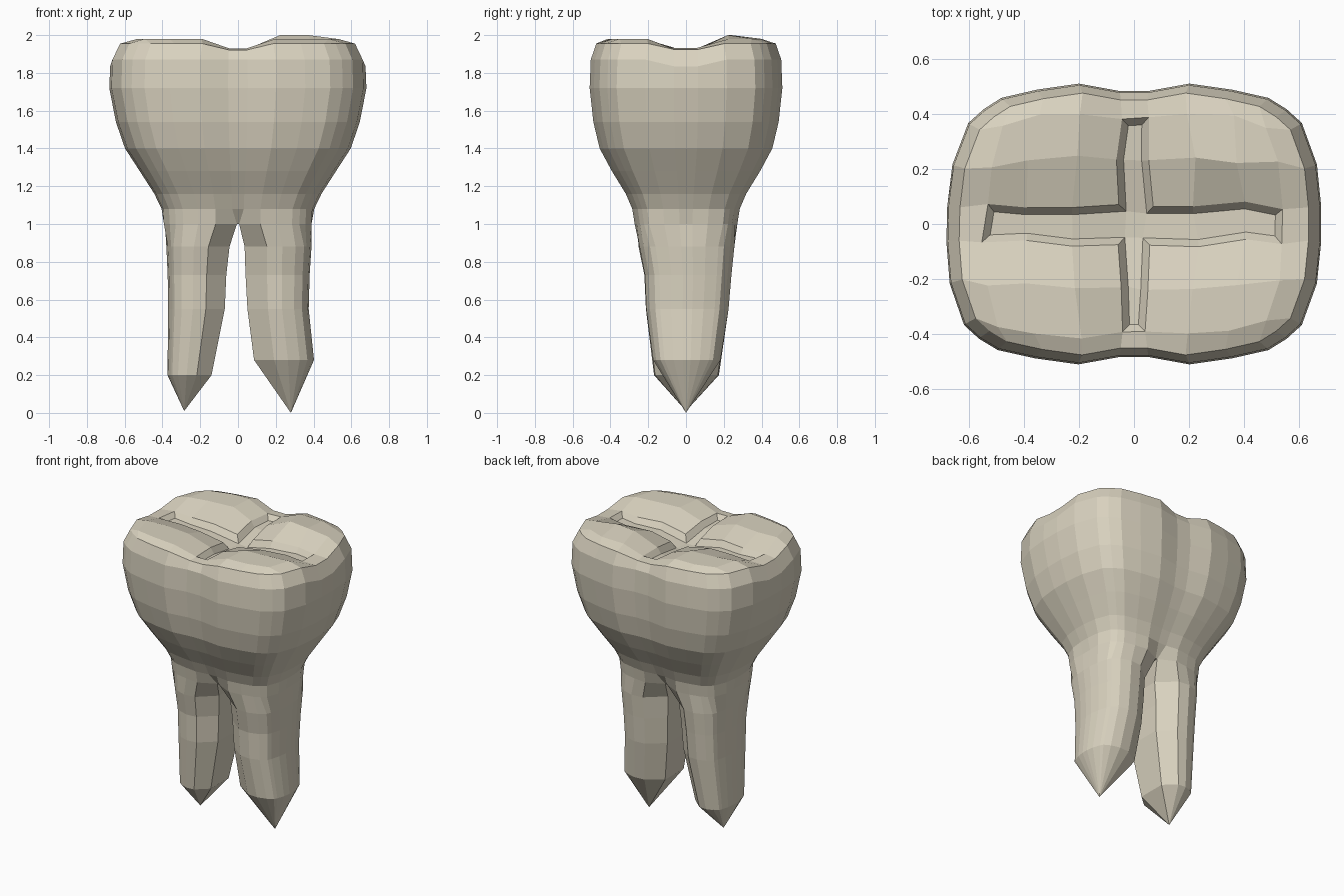
import bpy, bmesh, math, random

if "Cube" in bpy.data.objects:
    bpy.data.objects.remove(bpy.data.objects["Cube"])

random.seed(4)
enamel = bpy.data.materials.new("ivory")
enamel.diffuse_color = (0.70, 0.65, 0.525, 1)
enamel.use_nodes = True
enamel.node_tree.nodes["Principled BSDF"].inputs["Base Color"].default_value = enamel.diffuse_color


def bridge(bm, a, b):
    n = len(a)
    for i in range(n):
        bm.faces.new((a[i], a[(i + 1) % n], b[(i + 1) % n], b[i]))


def rounded(u, v, k):
    """Map a square (-1..1) to a rounded square."""
    return u * math.sqrt(1 - k * v * v / 2), v * math.sqrt(1 - k * u * u / 2)


# Grid lines shared by the chewing surface and the side rings
US = [-1, -0.85, -0.62, -0.35, -0.09, 0.09, 0.35, 0.62, 0.85, 1]
VS = [-1, -0.85, -0.5, -0.15, 0.15, 0.5, 0.85, 1]
NU, NV = len(US) - 1, len(VS) - 1


def crown_xy(u, v, hx, hy, notch):
    x, y = rounded(u, v, 0.62)
    # blunt the four corners
    if abs(u) == 1 and abs(v) == 1:
        x, y = x * 0.965, y * 0.965
    # dent between the cusps on front and back, and a fainter one on the ends
    if abs(u) < 0.1:
        y *= 1 - notch * abs(v) ** 3
    if abs(v) < 0.2:
        x *= 1 - 0.2 * notch * abs(u) ** 3
    # the left end slants a little
    if u < 0:
        x *= 1 - 0.015 * v * abs(u)
    return x * hx, y * hy


def cusp_height(u, v):
    rise = min(1, abs(u) / 0.35) * min(1, abs(v) / 0.5)
    edge = max(abs(u), abs(v))
    z = 1.91 + 0.07 * rise
    if edge > 0.9:
        z -= 0.025 * rise
    elif u > 0.3 and v > 0.4:
        z += 0.02 if u < 0.8 and v < 0.8 else 0.0
    elif edge < 0.2:
        z -= 0.015
    return z


# Crown: chewing surface
bm = bmesh.new()
grid = {}
for i, u in enumerate(US):
    for j, v in enumerate(VS):
        x, y = crown_xy(u, v, 0.645, 0.485, 0.07)
        if 0 < i < NU and 0 < j < NV:
            x += random.uniform(-0.012, 0.012)
            y += random.uniform(-0.014, 0.014)
        grid[i, j] = bm.verts.new((x, y, cusp_height(u, v)))
groove = []
for i in range(NU):
    for j in range(NV):
        f = bm.faces.new((grid[i, j], grid[i + 1, j],
                          grid[i + 1, j + 1], grid[i, j + 1]))
        if (i == 4 and 0 < j < NV - 1) or (j == 3 and 0 < i < NU - 1):
            groove.append(f)

# Crown: side rings (height, half width, half depth, dent)
border = ([(i, 0) for i in range(NU)] + [(NU, j) for j in range(NV)]
          + [(i, NV) for i in range(NU, 0, -1)]
          + [(0, j) for j in range(NV, 0, -1)])
above = [grid[b] for b in border]
RINGS = [(1.87, 0.687, 0.514, 0.07), (1.72, 0.692, 0.52, 0.07),
         (1.54, 0.655, 0.50, 0.06), (1.40, 0.605, 0.466, 0.05),
         (1.28, 0.525, 0.40, 0.04), (1.16, 0.447, 0.325, 0.04),
         (1.08, 0.41, 0.29, 0.06), (1.00, 0.405, 0.277, 0.22)]
for z, hx, hy, notch in RINGS:
    ring = []
    for i, j in border:
        x, y = crown_xy(US[i], VS[j], hx, hy, notch)
        if z == 1.0 and abs(US[i]) < 0.1:
            x *= 0.2
        dip = 0.035 if z == 1.87 and abs(VS[j]) < 0.2 else 0
        ring.append(bm.verts.new((x, y, z - dip)))
    bridge(bm, above, ring)
    above = ring


# Roots: each half of the neck ring continues down to a pointed prong
def root(side, levels, tip):
    """levels: height, inner |x|, outer |x|, front y, back y"""
    picks = [n for n, (i, j) in enumerate(border) if US[i] * side > 0]
    if side < 0:  # keep the run of border points unbroken
        cut = next(k for k in range(1, len(picks)) if picks[k] - picks[k - 1] > 1)
        picks = picks[cut:] + picks[:cut]
    upper = [above[n] for n in picks]
    for z, inner, outer, front, back in levels:
        cx, hx = (inner + outer) / 2, (outer - inner) / 2
        cy, hy = (front + back) / 2, (back - front) / 2 * 1.03
        ring = []
        for n in picks:
            i, j = border[n]
            a = (abs(US[i]) - 0.09) / 0.455 - 1
            x, y = rounded(a, VS[j], 0.8)
            if a < -0.99:
                x, y = -1, 0.56 * VS[j]
            ring.append(bm.verts.new((side * (cx + x * hx), cy + y * hy, z)))
        bridge(bm, upper, ring)
        upper = ring
    point = bm.verts.new(tip)
    for k in range(len(upper)):
        bm.faces.new((upper[k], upper[(k + 1) % len(upper)], point))


root(-1, [(0.88, 0.045, 0.38, -0.245, 0.25), (0.73, 0.062, 0.373, -0.215, 0.235),
          (0.55, 0.07, 0.37, -0.207, 0.22), (0.20, 0.14, 0.374, -0.165, 0.17)],
     (-0.285, 0, 0.01))
root(1, [(0.88, 0.035, 0.39, -0.24, 0.25), (0.73, 0.04, 0.38, -0.212, 0.235),
         (0.55, 0.05, 0.375, -0.205, 0.22), (0.28, 0.085, 0.403, -0.17, 0.178)],
     (0.28, 0, 0))

# Narrow saddle where the two roots part
bm.faces.new([above[n] for n, (i, j) in enumerate(border) if abs(US[i]) < 0.1])
bmesh.ops.recalc_face_normals(bm, faces=bm.faces)

# Cross-shaped fissure with sloping walls, deepest in the middle
bmesh.ops.inset_region(bm, faces=groove, thickness=0.026, use_even_offset=True)
for v in {v for f in groove for v in f.verts}:
    reach = max(abs(v.co.x) / 0.54, abs(v.co.y) / 0.41)
    v.co.z -= 0.03 + 0.02 * max(0, 1 - reach)

mesh = bpy.data.meshes.new("tooth")
bm.to_mesh(mesh)
bm.free()
mesh.materials.append(enamel)
bpy.context.collection.objects.link(bpy.data.objects.new("tooth", mesh))
